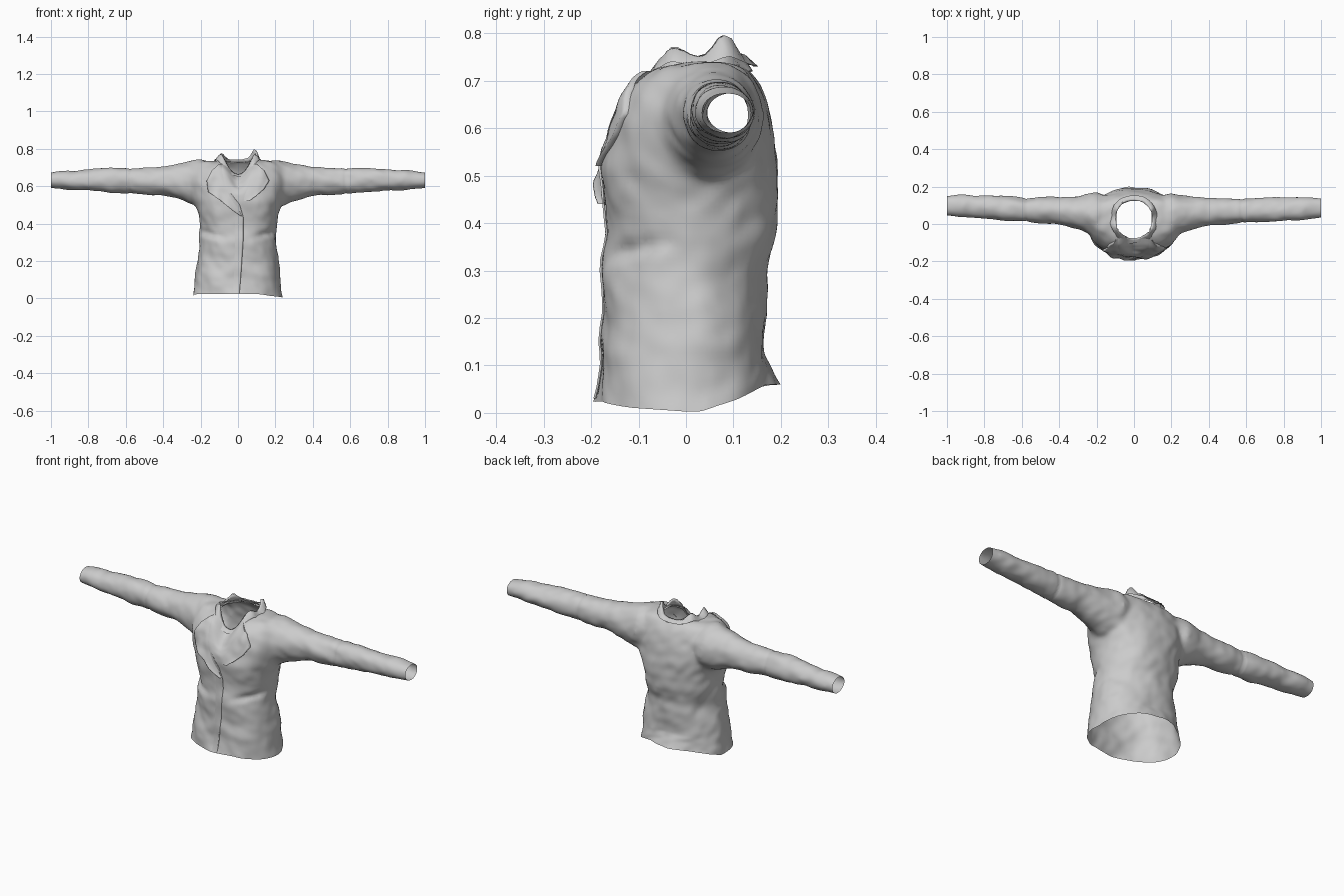
import bpy, bmesh, math
from math import sin, cos, pi, exp
from mathutils import Vector, noise
from mathutils.bvhtree import BVHTree

if "Cube" in bpy.data.objects:
    bpy.data.objects.remove(bpy.data.objects["Cube"])


def add_object(name, bm):
    me = bpy.data.meshes.new(name)
    bm.to_mesh(me)
    bm.free()
    ob = bpy.data.objects.new(name, me)
    bpy.context.collection.objects.link(ob)
    return ob


def loft(bm, rings, closed=True, caps=False):
    rows = [[bm.verts.new(p) for p in r] for r in rings]
    n = len(rows[0])
    for a, b in zip(rows, rows[1:]):
        for i in range(n if closed else n - 1):
            j = (i + 1) % n
            bm.faces.new((a[i], a[j], b[j], b[i]))
    if caps:
        bm.faces.new(rows[0])
        bm.faces.new(rows[-1])
    bmesh.ops.recalc_face_normals(bm, faces=bm.faces)


def spow(v, e):
    return math.copysign(abs(v) ** e, v)


def clamp(v):
    return max(0.0, min(1.0, v))


def apply_mod(ob, kind, **kw):
    m = ob.modifiers.new(kind, kind)
    for k, v in kw.items():
        setattr(m, k, v)
    bpy.context.view_layer.objects.active = ob
    bpy.ops.object.modifier_apply(modifier=m.name)


ANG = [2 * pi * i / 48 for i in range(48)]

# Torso solid: height, half width, front y, back y
TORSO = [(-.04, .245, -.19, .172), (.02, .238, -.186, .17), (.1, .23, -.178, .165),
         (.2, .216, -.174, .168), (.3, .204, -.174, .167), (.38, .201, -.166, .192),
         (.45, .214, -.176, .196), (.52, .238, -.182, .192), (.6, .255, -.166, .18),
         (.66, .252, -.142, .165), (.70, .238, -.116, .15), (.73, .215, -.07, .13),
         (.74, .13, -.04, .11)]
bm = bmesh.new()
loft(bm, [[(w * spow(cos(a), .87), (f + b) / 2 + (b - f) / 2 * spow(sin(a), .87), z)
           for a in ANG] for z, w, f, b in TORSO], caps=True)
jacket = add_object("jacket_body", bm)

# Sleeve solids: x, centre y, centre z, half depth, half height
SLEEVE = [(.1, .04, .62, .09, .09), (.2, .045, .622, .122, .122), (.25, .052, .618, .105, .118),
          (.3, .06, .623, .087, .096), (.4, .066, .626, .077, .077), (.6, .07, .629, .066, .071),
          (.8, .08, .634, .065, .059), (.92, .085, .633, .061, .049), (1.04, .085, .631, .053, .04)]
for s in (1, -1):
    bm = bmesh.new()
    loft(bm, [[(s * x, y + (.012 * x if s < 0 else 0) + d * cos(a), z + h * sin(a)) for a in ANG]
              for x, y, z, d, h in SLEEVE], caps=True)
    arm = add_object("sleeve_solid", bm)
    apply_mod(jacket, "BOOLEAN", operation="UNION", solver="EXACT", object=arm)
    bpy.data.objects.remove(arm)
apply_mod(jacket, "REMESH", mode="VOXEL", voxel_size=.011)
apply_mod(jacket, "SMOOTH", factor=.5, iterations=16)

# Open the cuffs, hem and neck
bm = bmesh.new()
bm.from_mesh(jacket.data)
for co, no in (((1, 0, 0), (1, 0, 0)), ((-1, 0, 0), (-1, 0, 0)), ((0, 0, .015), (0, 0, -1))):
    bmesh.ops.bisect_plane(bm, geom=bm.verts[:] + bm.edges[:] + bm.faces[:], dist=1e-5,
                           plane_co=co, plane_no=no, clear_outer=True)
hole = []
for f in bm.faces:
    c = f.calc_center_median()
    if c.z > .6 and abs(c.x / .095) ** 2.6 + abs((c.y - .025) / .1) ** 2.6 < 1:
        hole.append(f)
bmesh.ops.delete(bm, geom=hole, context="FACES")
bm.normal_update()

# Cloth folds, uneven hem and dipped neckline
for v in bm.verts:
    p, n = v.co.copy(), v.normal.copy()
    ax = abs(p.x)
    arm = clamp((ax - .22) / .08)
    body = 1 - arm
    q = Vector((p.x * 8, p.y * 8, p.z * 9 + p.x * 3))
    d = .009 * noise.noise(q) + .004 * noise.noise(q * 2.3 + Vector((5, 2, 1)))
    d -= .004 * arm * exp(-((ax - .575) / .008) ** 2)
    # bust folds and hollow at the back of the waist
    d -= .014 * body * exp(-((p.z - .345 - .25 * (ax - .15)) / .02) ** 2) * clamp(-p.y / .08) * clamp(ax / .1 - .4)
    d -= .012 * body * exp(-((p.z - .28) / .07) ** 2 - ((p.y - .1) / .05) ** 2) * clamp(ax / .1 - .5)
    v.co = p + n * d * (1 - .6 * clamp((ax - .9) / .1))
    low = clamp(1 - p.z / .13)
    v.co.z += low * (.05 * clamp((p.y - .03) / .13) + .01 * clamp(-p.y / .12))
    v.co.z -= low * .014 * clamp((p.x - .1) / .1)
    v.co.y += .03 * low ** 1.5 * clamp((p.y - .06) / .1) * exp(-((p.x + .05) / .13) ** 2)
    v.co.y -= .014 * low ** 2 * clamp(-p.y / .1) * exp(-(p.x / .05) ** 2)
    v.co.z -= .075 * exp(-(p.x / .055) ** 2) * clamp(-p.y / .07) * clamp((p.z - .55) / .14)
tree = BVHTree.FromBMesh(bm)
bm.to_mesh(jacket.data)
bm.free()


# Standing collar, peaked at the sides, open at the front, with a turned edge
def collar_ring(row):
    pts = []
    for a in ANG:
        s, c = sin(a), cos(a)
        base = .728 - .08 * max(0, -s) ** 5
        top = base + .012 + (.056 if c > 0 else .036) * exp(-((s - .5) / .3) ** 2)
        top += .03 * exp(-((s + .45) / .4) ** 2)
        wob = .008 * noise.noise(Vector((c * 3, s * 3, row)))
        r, z = [(.112, base - .008), (.103, (base + top) / 2), (.096, top),
                (.107, top - .002), (.124, top - .6 * (top - base) - .004)][row]
        pts.append(((r + wob) * spow(c, .85), .025 + (r + .003 + wob) * spow(s, .9), z + wob))
    return pts


bm = bmesh.new()
loft(bm, [collar_ring(r) for r in range(5)])
collar = add_object("collar", bm)


# Panels laid over the chest: rows of (inner x, outer x, z)
def panel(name, rows, sign, lift_in, lift_out, cols=10, sub=5):
    fine = []
    for a, b in zip(rows, rows[1:]):
        fine += [[a[k] + (b[k] - a[k]) * t / sub for k in range(3)] for t in range(sub)]
    fine.append(rows[-1])
    rings = []
    for xi, xo, z in fine:
        ring = []
        for i in range(cols + 1):
            t = i / cols
            x = sign * (xi + (xo - xi) * t)
            hit = tree.ray_cast(Vector((x, -1, z)), Vector((0, 1, 0)))[0]
            y = min(hit.y, -.06) if hit else -.06
            ripple = .016 * lift_out / .016 * noise.noise(Vector((x * 22, z * 16, sign)))
            ring.append((x, y - lift_in - (lift_out - lift_in) * t - ripple * t * .6, z))
        # turn the outer edge back to the chest
        x, y, zz = ring[-1]
        ring.append((x - sign * .006, y + lift_out * .8, zz))
        rings.append(ring)
    bm = bmesh.new()
    loft(bm, rings, closed=False)
    return add_object(name, bm)


RIGHT = [(.085, .10, .72), (.08, .14, .685), (.068, .168, .63), (.05, .14, .585),
         (.035, .1, .55), (.03, .06, .52)]
LEFT = [(.085, .10, .72), (.085, .14, .685), (.075, .168, .63), (.06, .16, .57),
        (.03, .09, .52), (-.01, .03, .47), (-.025, -.015, .44)]
parts = [jacket, collar,
         panel("right_lapel", RIGHT, 1, .003, .016),
         panel("left_lapel", LEFT, -1, .003, .018),
         panel("front_placket", [(-.05, -.035, .56), (-.03, .01, .5), (-.015, .03, .43),
                                 (-.015, .028, .3), (-.02, .018, .15), (-.025, .008, .03)],
               1, .001, .006, cols=5)]

for ob in parts:
    for f in ob.data.polygons:
        f.use_smooth = True
